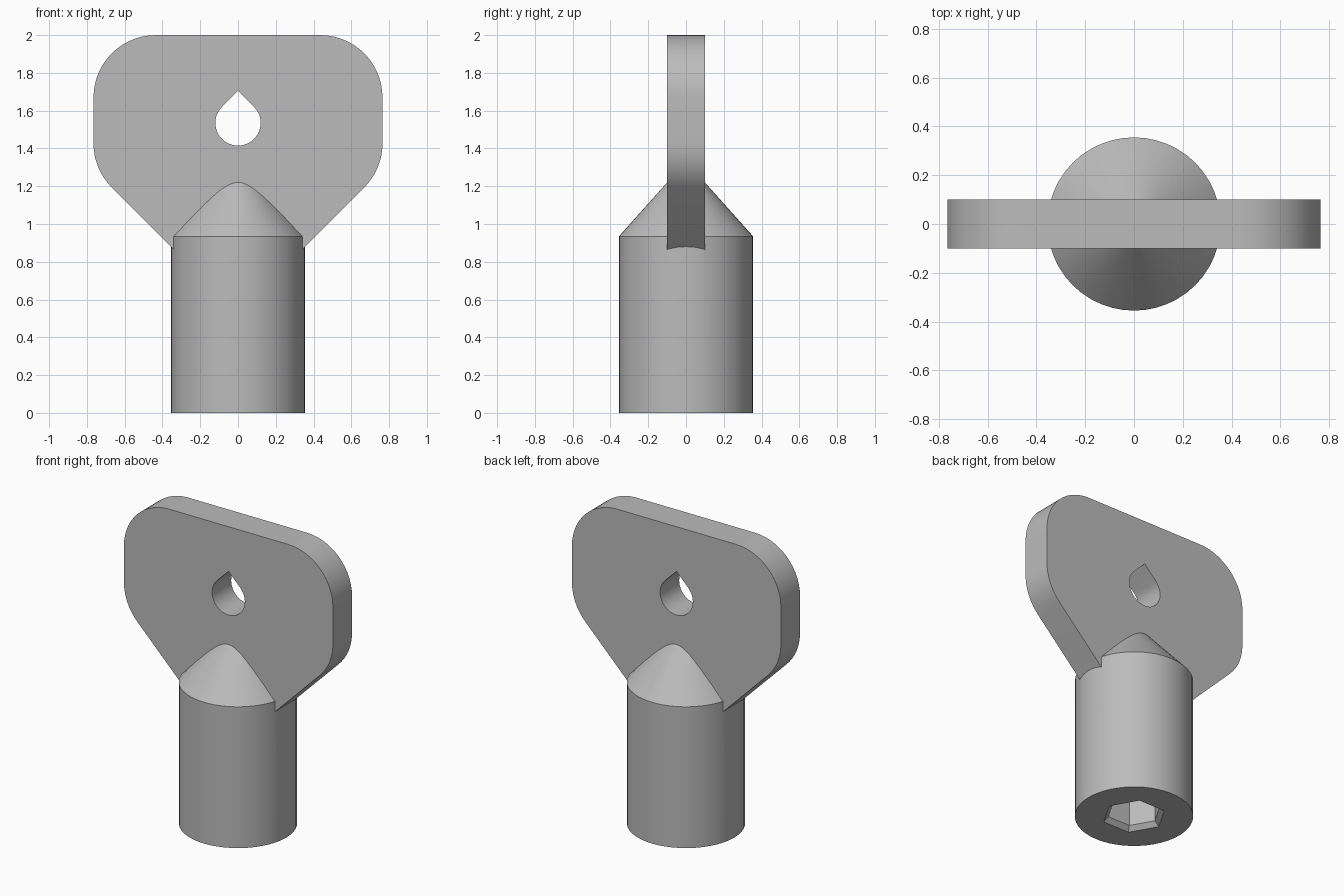
import bpy, bmesh
from math import sin, cos, pi, radians, sqrt, tan

cube = bpy.data.objects.get("Cube")
if cube:
    bpy.data.objects.remove(cube, do_unlink=True)

grey = bpy.data.materials.new("plain grey")
grey.use_nodes = True
COLOUR = (0.5, 0.5, 0.5, 1)
grey.diffuse_color = COLOUR
grey.node_tree.nodes["Principled BSDF"].inputs["Base Color"].default_value = COLOUR


def arc(cx, cz, r, start, end, steps):
    angles = [radians(start + (end - start) * i / steps) for i in range(steps + 1)]
    return [(cx + r * cos(a), cz + r * sin(a)) for a in angles]


def make_object(name, bm):
    bmesh.ops.recalc_face_normals(bm, faces=bm.faces)
    mesh = bpy.data.meshes.new(name)
    bm.to_mesh(mesh)
    bm.free()
    mesh.materials.append(grey)
    obj = bpy.data.objects.new(name, mesh)
    bpy.context.collection.objects.link(obj)
    return obj


def extrude_outline(name, outline, thickness):
    """Solid from an x-z outline, centred on y = 0."""
    bm = bmesh.new()
    face = bm.faces.new([bm.verts.new((x, -thickness / 2, z)) for x, z in outline])
    out = bmesh.ops.extrude_face_region(bm, geom=[face])
    moved = [v for v in out["geom"] if isinstance(v, bmesh.types.BMVert)]
    bmesh.ops.translate(bm, verts=moved, vec=(0, thickness, 0))
    return make_object(name, bm)


def stack_rings(name, profile, sides):
    """Solid of stacked polygons from (radius, height) pairs; radius 0 is a tip."""
    bm = bmesh.new()
    rings = []
    for r, z in profile:
        count = sides if r else 1
        rings.append([bm.verts.new((r * cos(2 * pi * i / sides), r * sin(2 * pi * i / sides), z))
                      for i in range(count)])
    for low, high in zip(rings, rings[1:]):
        for i in range(sides):
            j = (i + 1) % sides
            top = [high[j], high[i]] if len(high) > 1 else [high[0]]
            bm.faces.new([low[i], low[j]] + top)
    for ring in (rings[0], rings[-1]):
        if len(ring) > 1:
            bm.faces.new(ring)
    return make_object(name, bm)


def combine(target, other, operation):
    mod = target.modifiers.new(operation.title(), "BOOLEAN")
    mod.operation = operation
    mod.solver = "EXACT"
    mod.object = other
    bpy.context.view_layer.objects.active = target
    bpy.ops.object.modifier_apply(modifier=mod.name)
    bpy.data.objects.remove(other, do_unlink=True)


# Handle: rounded shoulders, then 45 degree flanks running into the stem
HALF_W, TOP, R, FLANK = 0.765, 2.0, 0.33, 0.525
lower_z = HALF_W + FLANK + R * tan(pi / 8)
right_side = ([(0.2, 0.2 + FLANK)]
              + arc(HALF_W - R, lower_z, R, -45, 0, 8)
              + arc(HALF_W - R, TOP - R, R, 0, 90, 14))
outline = right_side + [(-x, z) for x, z in reversed(right_side)]
handle = extrude_outline("handle", outline, 0.2)

# Teardrop hanging hole
HOLE_Z, HOLE_R = 1.535, 0.12
drop = arc(0, HOLE_Z, HOLE_R, 135, 405, 30) + [(0, HOLE_Z + HOLE_R * sqrt(2))]
combine(handle, extrude_outline("hole_cutter", drop, 0.6), "DIFFERENCE")

# Stem with a conical shoulder
key = stack_rings("socket_key", [(0.355, 0), (0.355, 0.935), (0, 1.332)], 48)
combine(key, handle, "UNION")

# Hexagonal socket with a chamfered mouth
socket = stack_rings("socket_cutter", [(0.225, -0.03), (0.193, 0), (0.163, 0.03), (0.163, 0.7)], 6)
combine(key, socket, "DIFFERENCE")

# Smooth shading with crisp edges
bpy.ops.object.select_all(action="DESELECT")
key.select_set(True)
bpy.context.view_layer.objects.active = key
bpy.ops.object.shade_smooth_by_angle(angle=radians(25))
